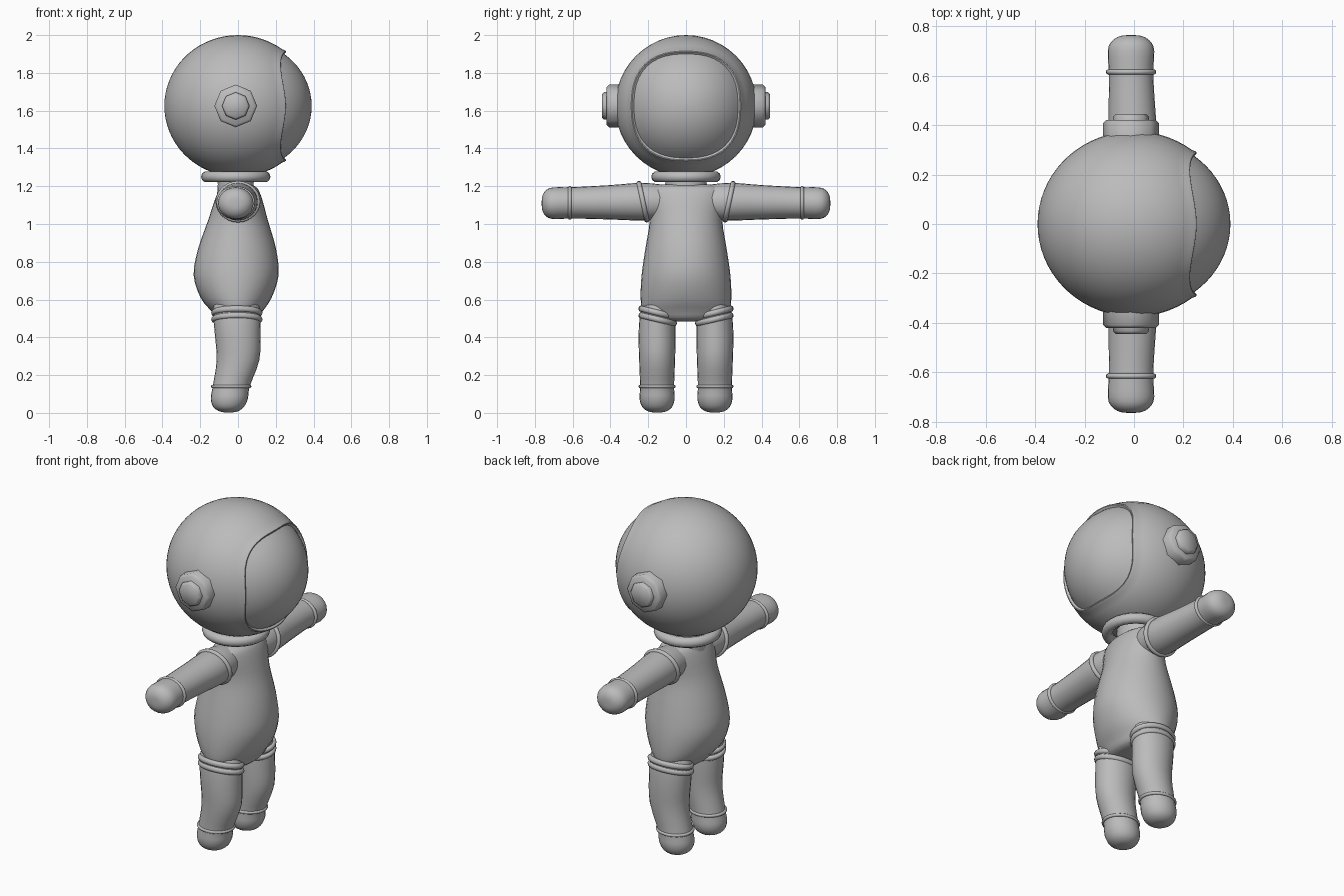
import bpy, bmesh, math
from mathutils import Vector

cube = bpy.data.objects.get("Cube")
if cube:
    bpy.data.objects.remove(cube, do_unlink=True)

GREY = (0.5, 0.5, 0.5, 1)
suit = bpy.data.materials.new("suit_grey")
suit.use_nodes = True
suit.diffuse_color = GREY
suit.node_tree.nodes["Principled BSDF"].inputs["Base Color"].default_value = GREY
CX = -0.012  # body midline, slightly behind the helmet centre


def finish(obj, mirror=False, angle=45):
    obj.data.materials.clear()
    obj.data.materials.append(suit)
    bpy.ops.object.select_all(action='DESELECT')
    obj.select_set(True)
    bpy.context.view_layer.objects.active = obj
    bpy.ops.object.transform_apply(location=True, rotation=True, scale=True)
    bpy.ops.object.shade_smooth_by_angle(angle=math.radians(angle))
    if mirror:
        mod = obj.modifiers.new("other_side", 'MIRROR')
        mod.use_axis = (False, True, False)
    return obj


def skin(name, rows, mirror=False, angle=45, cap_end=True):
    """Bridge closed rows of points into a surface."""
    bm = bmesh.new()
    loops = [[bm.verts.new(p) for p in row] for row in rows]
    for a, b in zip(loops, loops[1:]):
        n = len(a)
        for i in range(n):
            bm.faces.new((a[i], a[(i + 1) % n], b[(i + 1) % n], b[i]))
    bm.faces.new(loops[0])
    if cap_end:
        bm.faces.new(loops[-1])
    bmesh.ops.recalc_face_normals(bm, faces=bm.faces)
    mesh = bpy.data.meshes.new(name)
    bm.to_mesh(mesh)
    bm.free()
    obj = bpy.data.objects.new(name, mesh)
    bpy.context.collection.objects.link(obj)
    return finish(obj, mirror, angle)


def smooth_path(pts, steps=3):
    """Catmull-Rom through the section values."""
    pts = [Vector(p) for p in pts]
    ext = [pts[0]] + pts + [pts[-1]]
    out = []
    for a, b, c, d in zip(ext, ext[1:], ext[2:], ext[3:]):
        for k in range(steps):
            t = k / steps
            out.append(0.5 * (2 * b + (c - a) * t + (2 * a - 5 * b + 4 * c - d) * t * t
                              + (3 * b - a - 3 * c + d) * t ** 3))
    return out + [pts[-1]]


def tube(name, sections, along, mirror=False, segs=24):
    """Elliptical sections: position along the axis, two centres, two radii."""
    rows = []
    for s, u, v, ru, rv in smooth_path(sections):
        row = []
        for i in range(segs):
            a = math.tau * i / segs
            p, q = u + ru * math.cos(a), v + rv * math.sin(a)
            row.append((p, s, q) if along == 'Y' else (p, q, s))
        rows.append(row)
    return skin(name, rows, mirror)


def ring(name, loc, rot_x, rx, ry, minor, mirror=True):
    bpy.ops.mesh.primitive_torus_add(major_segments=28, minor_segments=10, major_radius=1,
                                     minor_radius=minor / rx, location=loc, rotation=(rot_x, 0, 0))
    obj = bpy.context.object
    obj.name = name
    obj.scale = (rx, ry, rx)
    return finish(obj, mirror, 80)


# Helmet shell with a rounded-square opening facing +x
HC = Vector((0, 0, 1.625))


def opening(a, half=0.285, p=2.5):
    rho = half / (abs(math.cos(a)) ** p + abs(math.sin(a)) ** p) ** (1 / p)
    return math.asin(rho / 0.375)


def dome_row(phi_of, k, n=48):
    row = []
    for i in range(n):
        a = math.tau * i / n
        phi = phi_of(opening(a))
        r = 0.375 * k * math.sin(phi)
        row.append(HC + Vector((0.39 * k * math.cos(phi), r * math.cos(a), r * math.sin(a))))
    return row


shell = [dome_row(lambda e, t=t: math.pi + (e + 0.06 - math.pi) * t / 24, 1) for t in [0.1, *range(1, 25)]]
shell += [dome_row(lambda e, d=d: e + d, k) for d, k in ((0.03, 1.01), (0.01, 1.01), (0, 1.0), (0, 0.95))]
skin("helmet", shell, angle=40, cap_end=False)

# Visor dome
skin("visor", [dome_row(lambda e, t=t: e * t / 10, 0.965 + 0.035 * math.cos(t / 10 * math.pi / 2))
               for t in (0.05, *range(1, 11))], angle=40)

# Octagonal ear pieces
for name, r, y0, y1, bev in (("ear_disc", 0.113, 0.33, 0.42, 0.012), ("ear_cap", 0.073, 0.4, 0.445, 0.012)):
    rows = [[(CX + q * math.cos(math.tau * i / 8), y, HC.z + q * math.sin(math.tau * i / 8)) for i in range(8)]
            for y, q in ((y0, r), (y1 - bev, r), (y1, r - bev))]
    skin(name, rows, mirror=True, angle=50)

# Neck and collar
tube("neck", [(1.15, CX, 0, 0.1, 0.12), (1.21, CX, 0, 0.095, 0.11), (1.28, CX, 0, 0.1, 0.11)], 'Z')
ring("collar", (CX, 0, 1.25), 0, 0.154, 0.154, 0.03, mirror=False)

# Torso: narrow shoulders, round belly
tube("torso", [(0.485, 0, 0, 0.03, 0.06), (0.495, 0, 0, 0.1, 0.17), (0.54, -0.005, 0, 0.137, 0.228),
               (0.61, -0.01, 0, 0.188, 0.24), (0.73, -0.01, 0, 0.225, 0.235), (0.87, -0.005, 0, 0.206, 0.215),
               (1.02, 0, 0, 0.158, 0.192), (1.13, 0.003, 0, 0.125, 0.205), (1.19, 0.005, 0, 0.097, 0.19),
               (1.21, 0.005, 0, 0.06, 0.12)], 'Z', segs=32)

# Arms with rounded hands
AZ = 1.115
tube("arm", [(0.1, 0, AZ, 0.09, 0.09), (0.23, 0, 1.118, 0.105, 0.1), (0.4, -0.006, AZ, 0.097, 0.091),
             (0.6, CX, 1.112, 0.09, 0.083), (0.7, CX, 1.11, 0.094, 0.084), (0.74, CX, 1.11, 0.077, 0.07),
             (0.76, CX, 1.11, 0.045, 0.04), (0.764, CX, 1.11, 0.01, 0.01)], 'Y', True)
ring("shoulder_band", (0, 0.228, 1.118), math.radians(78), 0.106, 0.1, 0.013)
ring("wrist_band", (CX, 0.615, 1.112), math.radians(90), 0.092, 0.08, 0.01)

# Legs with rounded boots
LY = 0.153
tube("leg", [(0.002, -0.05, LY, 0.01, 0.01), (0.007, -0.05, LY, 0.045, 0.045), (0.03, -0.05, LY, 0.08, 0.078),
             (0.075, -0.046, LY, 0.098, 0.093), (0.14, -0.036, LY, 0.098, 0.09), (0.28, 0, LY, 0.113, 0.095),
             (0.42, -0.002, LY, 0.121, 0.098), (0.54, -0.008, 0.15, 0.125, 0.09), (0.6, -0.01, 0.14, 0.11, 0.07)], 'Z', True)
ring("boot_band", (-0.036, LY, 0.14), 0, 0.098, 0.09, 0.009)
for z in (0.495, 0.53):
    ring("thigh_band", (-0.006, 0.15, z), math.radians(14), 0.12, 0.092, 0.016)
